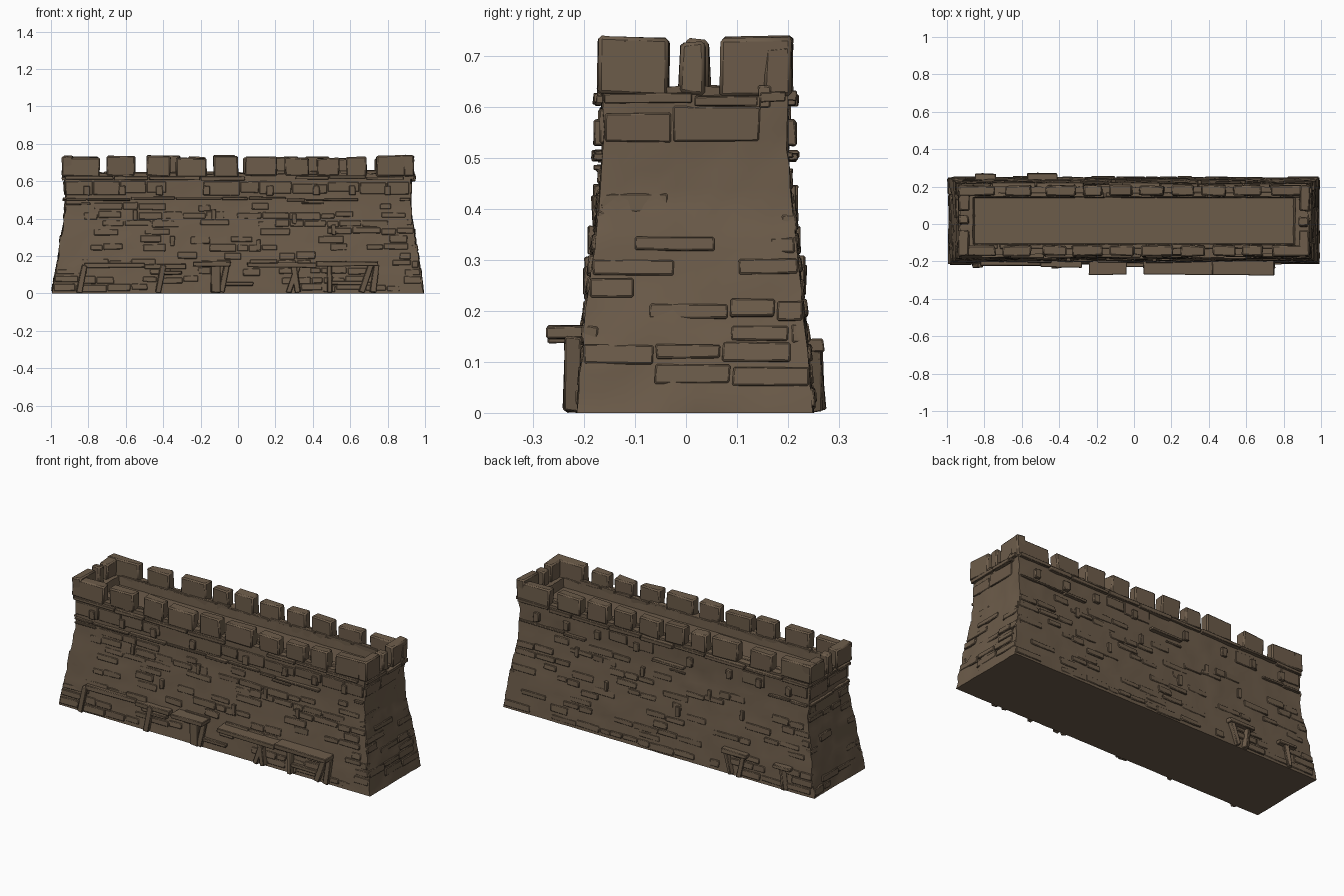
import bpy, bmesh, random
from math import pi, atan2
from mathutils import Matrix, Vector

random.seed(7)
if "Cube" in bpy.data.objects:
    bpy.data.objects.remove(bpy.data.objects["Cube"])

CY = 0.018                      # the wall sits slightly behind the origin
PROFILE = [(0, 0.993, 0.232), (0.17, 0.966, 0.217), (0.42, 0.926, 0.188),
           (0.5, 0.922, 0.181), (0.64, 0.928, 0.181), (0.76, 0.94, 0.186)]

stone = bpy.data.materials.new("weathered brown stone")
stone.use_nodes = True
COLOUR = (0.15, 0.106, 0.068, 1)
stone.diffuse_color = COLOUR
stone.node_tree.nodes["Principled BSDF"].inputs["Base Color"].default_value = COLOUR


def half_size(z):
    """Half length and half depth of the tapering wall at height z."""
    for (z0, a0, b0), (z1, a1, b1) in zip(PROFILE, PROFILE[1:]):
        if z <= z1:
            t = (z - z0) / (z1 - z0)
            return a0 + t * (a1 - a0), b0 + t * (b1 - b0)
    return PROFILE[-1][1:]


def wobble(amount):
    return random.uniform(-amount, amount)


def finish(name, bm, bevel=0, y=CY):
    bmesh.ops.recalc_face_normals(bm, faces=bm.faces)
    mesh = bpy.data.meshes.new(name)
    bm.to_mesh(mesh)
    bm.free()
    mesh.materials.append(stone)
    ob = bpy.data.objects.new(name, mesh)
    ob.location.y = y
    bpy.context.collection.objects.link(ob)
    bpy.ops.object.select_all(action='DESELECT')
    ob.select_set(True)
    bpy.context.view_layer.objects.active = ob
    bpy.ops.object.shade_smooth_by_angle(angle=0.7)
    if bevel:
        mod = ob.modifiers.new("worn edges", 'BEVEL')
        mod.width = bevel
        mod.segments = 1
    return ob


def add_box(bm, matrix, size, rough=0.0):
    made = bmesh.ops.create_cube(bm, size=1)["verts"]
    for v in made:
        p = Vector(a * b for a, b in zip(v.co, size))
        v.co = matrix @ (p + Vector((wobble(rough), wobble(rough), wobble(rough))))


def add_span(bm, x, y, z, rough=0.003):
    """Box given by its low and high limit on each axis."""
    lim = (x, y, z)
    mid = Vector((a + b) / 2 for a, b in lim)
    add_box(bm, Matrix.Translation(mid), [b - a for a, b in lim], rough)


def add_beam(bm, start, end, width, depth):
    """Upright or slanting beam between two points."""
    a, b = Vector(start), Vector(end)
    turn = (b - a).to_track_quat('Z', 'Y').to_matrix().to_4x4()
    add_box(bm, Matrix.Translation((a + b) / 2) @ turn,
            (width, depth, (b - a).length), 0.003)


def side_frame(side, z):
    """Rotation, half width and outward distance of one wall face."""
    hx, hy = half_size(z)
    along, out = (hx, hy) if side % 2 == 0 else (hy, hx)
    return Matrix.Rotation(side * pi / 2, 4, 'Z'), along, out


def add_course(bm, side, z, height, widths, reach, chance):
    """Row of irregular blocks laid along one leaning wall face."""
    turn, along, out = side_frame(side, z)
    lean = atan2(out - side_frame(side, z + 0.05)[2], 0.05)
    x = -along
    while x < along - 0.02:
        w = min(random.uniform(*widths), along - x)
        if random.random() < chance:
            stick = random.uniform(*reach)
            place = Matrix.Translation((x + w / 2, 0.015 - out - stick, z + wobble(0.006)))
            add_box(bm, turn @ place @ Matrix.Rotation(-lean, 4, 'X'),
                    (w - 0.006, 0.03, height * random.uniform(0.7, 1.1)), 0.002)
        x += w


# Wall core: stacked rough rings, folded over the parapet down to the walkway
bm = bmesh.new()
NX, NY = 44, 10


def ring(z, hx, hy, rough):
    pts = [(-hx + 2 * hx * i / NX, -hy) for i in range(NX)]
    pts += [(hx, -hy + 2 * hy * i / NY) for i in range(NY)]
    pts += [(-x, -y) for x, y in pts]
    loop = []
    for x, y in pts:
        k = 1 + wobble(rough)
        loop.append(bm.verts.new((x + wobble(rough), y * k + wobble(rough / 2),
                                  z + (wobble(rough) if z else 0))))
    return loop


levels = [0.64 * i / 16 for i in range(17)]
rings = [ring(z, *half_size(z), 0.006 if z else 0.002) for z in levels]
rings += [ring(0.64, 0.862, 0.126, 0.003), ring(0.592, 0.852, 0.122, 0.001)]
for low, high in zip(rings, rings[1:]):
    n = len(low)
    for i in range(n):
        j = (i + 1) % n
        bm.faces.new((low[i], low[j], high[j], high[i]))
bm.faces.new(rings[0])
bm.faces.new(rings[-1])
finish("wall_core", bm)

# Facing stones scattered in courses over all four faces
bm = bmesh.new()
for side in range(4):
    for row in range(11):
        add_course(bm, side, 0.03 + row * 0.043, 0.036, (0.06, 0.17), (0.002, 0.008), 0.4)
finish("facing_stones", bm, 0.003)

# Thin broken ledges below the battlements
bm = bmesh.new()
for side in range(4):
    add_course(bm, side, 0.618, 0.02, (0.12, 0.3), (0.012, 0.024), 0.95)
    add_course(bm, side, 0.505, 0.014, (0.1, 0.3), (0.010, 0.024), 0.85)
    add_course(bm, side, 0.48, 0.012, (0.06, 0.15), (0.008, 0.018), 0.15)
finish("ledges", bm, 0.002)

# Small brackets and stone panels between the ledges
bm = bmesh.new()
for side in (0, 2):
    turn, along, out = side_frame(side, 0.55)
    for x in (-0.81, -0.62, -0.42, -0.17, 0.17, 0.42, 0.61, 0.8):
        add_box(bm, turn @ Matrix.Translation((x, -out, 0.55)), (0.035, 0.034, 0.05), 0.003)
for side in range(4):
    add_course(bm, side, 0.565, 0.07, (0.1, 0.2), (0.003, 0.009), 0.5)
finish("brackets", bm, 0.003)

# Battlements: uneven merlons on every side
FRONT = [(-.94, -.74), (-.70, -.55), (-.49, -.36), (-.33, -.17), (-.13, 0), (.04, .21),
         (.25, .38), (.42, .54), (.58, .69), (.74, .94)]
BACK = [(-.94, -.74), (-.69, -.55), (-.47, -.31), (-.27, -.17), (-.13, -.01), (.03, .16),
        (.20, .32), (.36, .49), (.53, .68), (.73, .94)]
END = [(-.188, -.055), (-.03, .02), (.05, .188)]
bm = bmesh.new()
for side, spans in enumerate((FRONT, END, BACK, END)):
    turn = Matrix.Rotation(side * pi / 2, 4, 'Z')
    out = 0.19 if side % 2 == 0 else 0.94
    for a, b in spans:
        if side == 2:
            a, b = -b, -a
        top = 0.73 + wobble(0.008)
        place = Matrix.Translation(((a + b) / 2, 0.029 - out, (0.625 + top) / 2))
        add_box(bm, turn @ place, (b - a, 0.056, top - 0.625), 0.005)
finish("merlons", bm, 0.007)

# Low inner kerb stones along the walkway
bm = bmesh.new()
for s in (-1, 1):
    x = -0.85
    while x < 0.8:
        w = random.uniform(0.08, 0.2)
        add_span(bm, (x, x + w - 0.01), sorted((s * 0.126, s * 0.15)), (0.6, 0.65 + wobble(0.008)))
        x += w
finish("kerb_stones", bm, 0.003)

# Narrow raised slit stones
bm = bmesh.new()
for side in (0, 2):
    for x, z in ((-.55, .42), (-.13, .42), (.11, .26), (.3, .4), (.51, .34), (-.35, .28)):
        turn, along, out = side_frame(side, z)
        add_box(bm, turn @ Matrix.Translation((x, -out, z)), (0.022, 0.024, 0.055), 0.003)
finish("slit_stones", bm, 0.002)

# Front timber shelves
bm = bmesh.new()
for a, b, y, z in ((-.24, -.04, -.272, .157), (.05, .42, -.27, .152), (.42, .75, -.272, .157),
                   (-.82, -.5, -.222, .15), (-.5, -.28, -.232, .145)):
    add_span(bm, (a, b), (y, -0.185), (z - 0.013, z + 0.013))
for a, b, z in ((-.09, .08, .05), (.48, .67, .055), (-.42, -.3, .11)):
    add_span(bm, (a, b), (-0.232, -0.2), (z - 0.01, z + 0.01))
finish("front_shelves", bm, 0.003, 0)

# Front posts and slanting braces
bm = bmesh.new()
for top, foot, w in ((-.82, -.85, .025), (-.4, -.43, .025), (-.12, -.12, .05), (-.06, -.09, .02),
                     (.32, .27, .025), (.3, .32, .03), (.49, .49, .025), (.71, .66, .025),
                     (.74, .72, .03)):
    add_beam(bm, (foot, -0.224, 0.005), (top, -0.222, 0.15), w, 0.03)
finish("front_posts", bm, 0.003, 0)

# Back shelf and posts
bm = bmesh.new()
add_span(bm, (-.57, -.41), (0.21, 0.27), (0.122, 0.145))
add_span(bm, (-.85, -.74), (0.21, 0.268), (0.12, 0.14))
for top, foot in ((-.54, -.52), (-.43, -.47), (-.79, -.81)):
    add_beam(bm, (foot, 0.258, 0.005), (top, 0.25, 0.13), 0.03, 0.026)
finish("back_timbers", bm, 0.003, 0)
